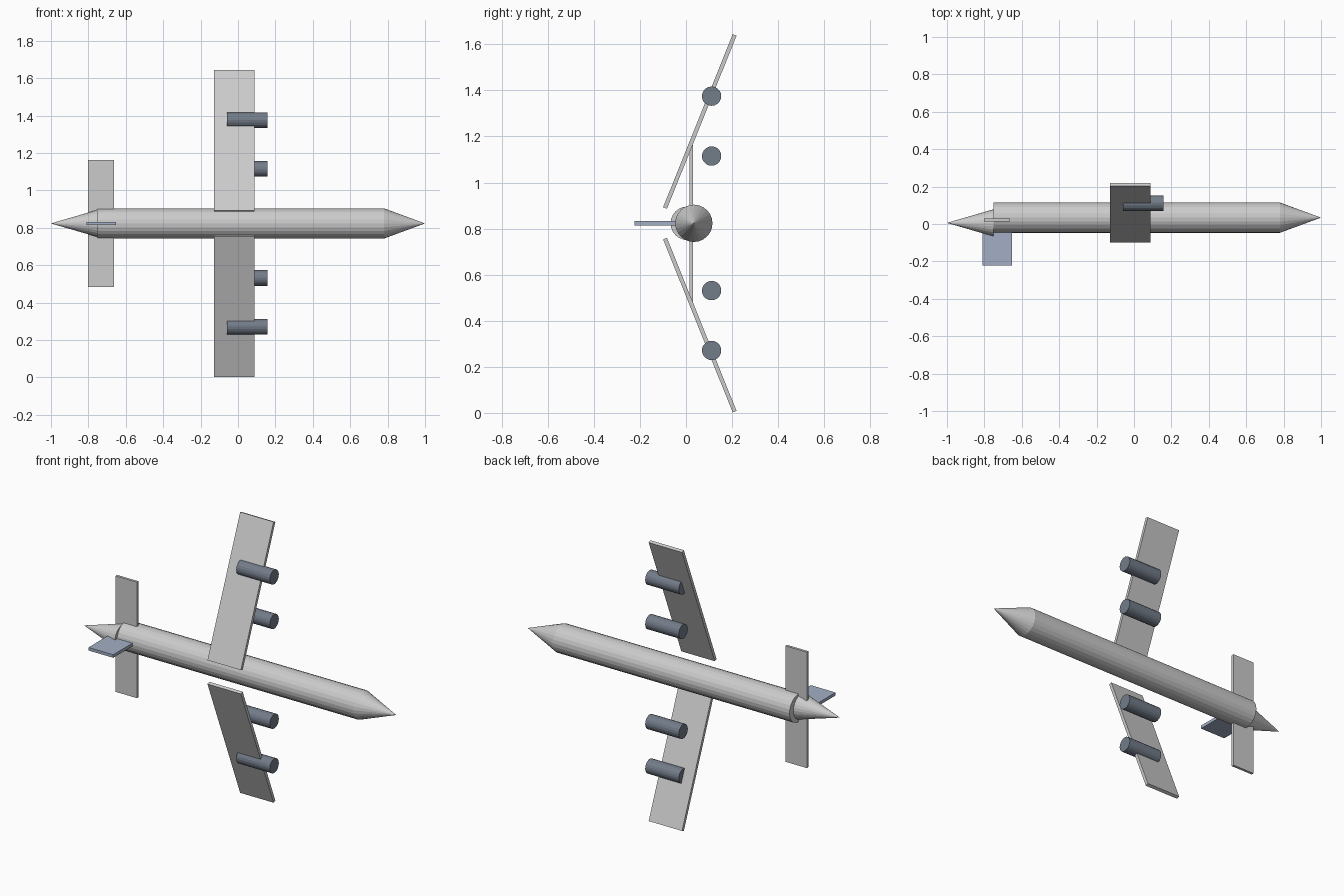
import bpy
import math

if "Cube" in bpy.data.objects:
    bpy.data.objects.remove(bpy.data.objects["Cube"])

MID_Z = 0.823  # height of the fuselage axis and the mirror plane


def material(name, color):
    m = bpy.data.materials.new(name)
    m.diffuse_color = color
    m.use_nodes = True
    m.node_tree.nodes["Principled BSDF"].inputs["Base Color"].default_value = m.diffuse_color
    return m


def box(name, center, size, rot_x=0.0, mat=None):
    bpy.ops.mesh.primitive_cube_add(size=1, location=center)
    ob = bpy.context.object
    ob.name = name
    ob.scale = size
    ob.rotation_euler.x = rot_x
    if mat:
        ob.data.materials.append(mat)
    return ob


def tube(name, x0, x1, y, z, r0, r1, sides, mat=None):
    """Cylinder or cone running along x from x0 (radius r0) to x1 (radius r1)."""
    bpy.ops.mesh.primitive_cone_add(
        vertices=sides, radius1=r0, radius2=r1, depth=x1 - x0,
        location=((x0 + x1) / 2, y, z), rotation=(0, math.pi / 2, 0))
    ob = bpy.context.object
    ob.name = name
    if mat:
        ob.data.materials.append(mat)
    return ob


engine_grey = material("engine_grey", (0.17, 0.20, 0.25, 1))
fin_blue = material("fin_blue", (0.36, 0.43, 0.56, 1))

# Fuselage with nose and offset tail cone
tube("fuselage", -0.75, 0.78, 0.034, MID_Z, 0.081, 0.081, 24)
tube("nose_cone", 0.78, 1.0, 0.034, MID_Z, 0.081, 0, 24)
tube("tail_cone", -1.0, -0.75, 0.006, MID_Z, 0, 0.073, 24)

# Swung wings and engines, mirrored about the fuselage axis
for side, label in ((1, "left"), (-1, "right")):
    box(f"wing_{label}", (-0.02, 0.06, MID_Z + side * 0.442),
        (0.216, 0.018, 0.81), -side * math.radians(21.9))
    for offset, pos in ((0.292, "inner"), (0.552, "outer")):
        tube(f"engine_{pos}_{label}", -0.06, 0.157, 0.111,
             MID_Z + side * offset, 0.042, 0.042, 20, engine_grey)

# Tail surfaces
box("tailplane", (-0.733, 0.022, MID_Z), (0.138, 0.015, 0.678))
box("tail_fin", (-0.731, -0.121, MID_Z), (0.16, 0.204, 0.018), mat=fin_blue)
